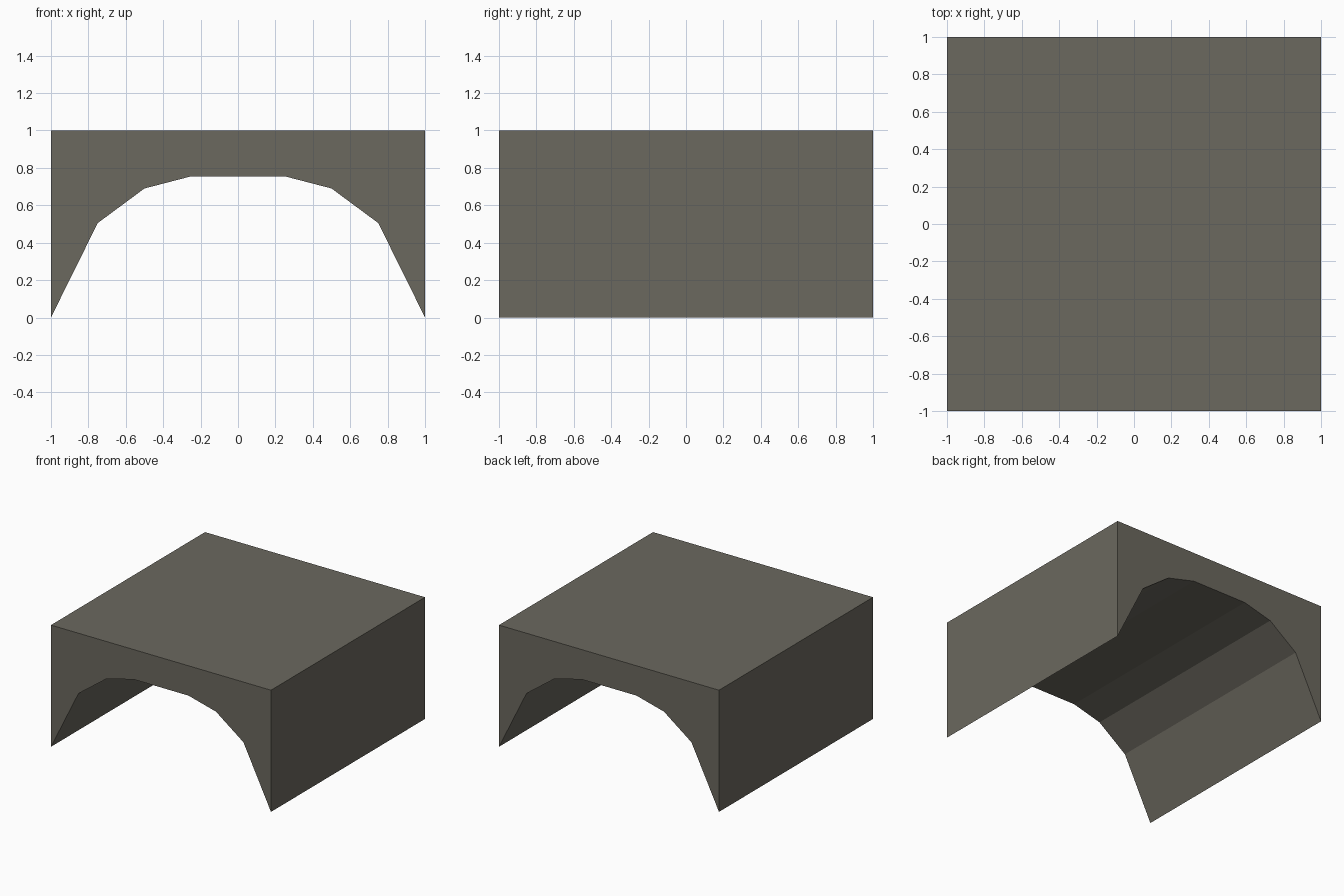
import bpy, bmesh

if "Cube" in bpy.data.objects:
    bpy.data.objects.remove(bpy.data.objects["Cube"])

# Right half of the arch underside (x, z), mirrored for the left half
half_arch = [(0.25, 0.755), (0.5, 0.69), (0.75, 0.505), (1.0, 0.0)]
arch = [(-x, z) for x, z in reversed(half_arch)] + half_arch
profile = arch + [(1.0, 1.0), (-1.0, 1.0)]

# Block with an arched tunnel: profile extruded from front to back
bm = bmesh.new()
face = bm.faces.new([bm.verts.new((x, -1.0, z)) for x, z in profile])
result = bmesh.ops.extrude_face_region(bm, geom=[face])
moved = [v for v in result["geom"] if isinstance(v, bmesh.types.BMVert)]
bmesh.ops.translate(bm, verts=moved, vec=(0, 2.0, 0))
bmesh.ops.recalc_face_normals(bm, faces=bm.faces[:])

mesh = bpy.data.meshes.new("arch_block")
bm.to_mesh(mesh)
bm.free()

# Grey-brown stone
stone = bpy.data.materials.new("grey_brown_stone")
stone.diffuse_color = (0.147, 0.138, 0.113, 1.0)
stone.use_nodes = True
stone.node_tree.nodes["Principled BSDF"].inputs["Base Color"].default_value = stone.diffuse_color
mesh.materials.append(stone)

block = bpy.data.objects.new("arch_block", mesh)
bpy.context.collection.objects.link(block)
